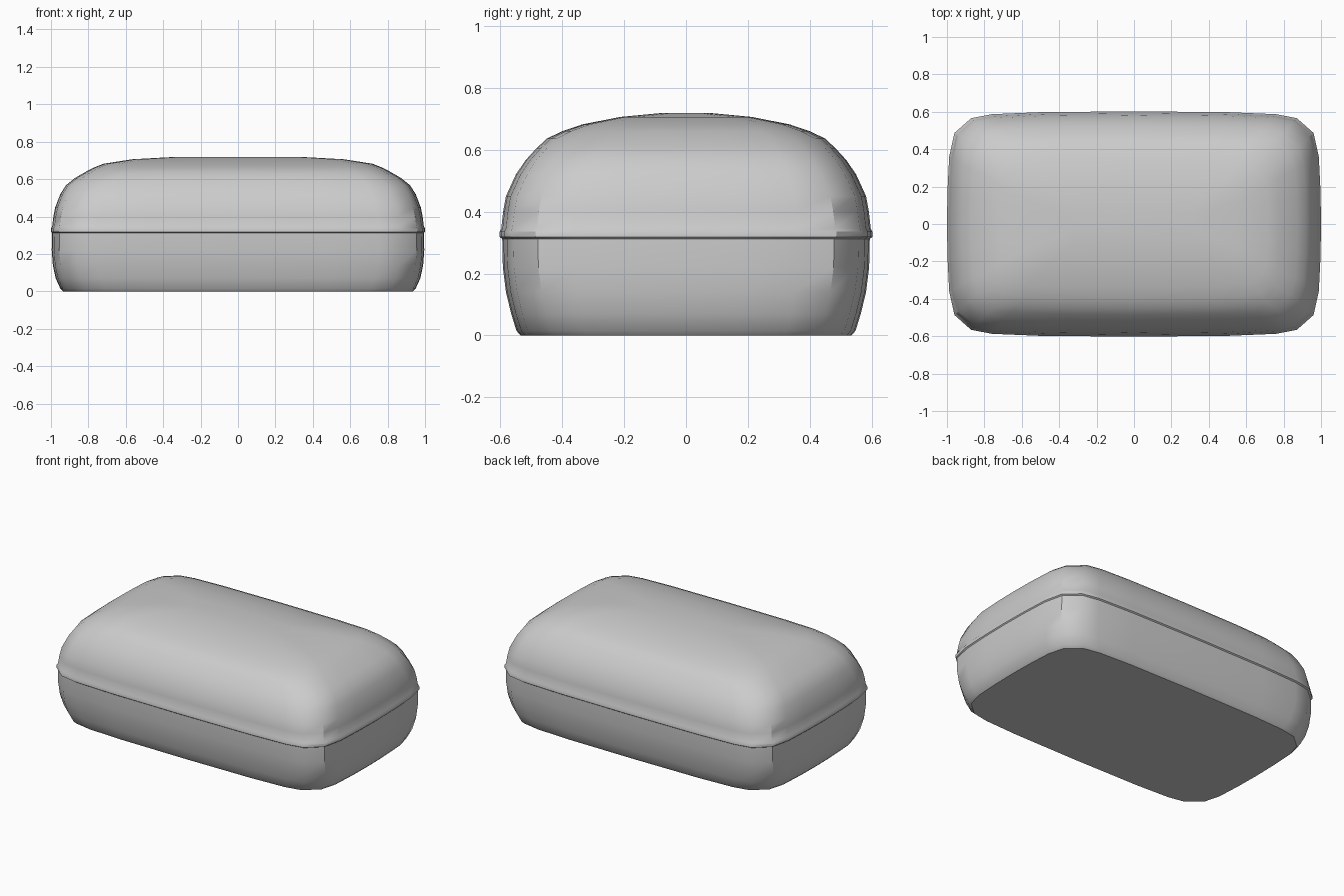
import bpy, bmesh, math

if "Cube" in bpy.data.objects:
    bpy.data.objects.remove(bpy.data.objects["Cube"])

# Rings from floor to crown: height, half length, half depth
LEVELS = [
    (0.0, 0.935, 0.535), (0.015, 0.95, 0.548), (0.07, 0.975, 0.565),
    (0.14, 0.99, 0.582), (0.22, 0.996, 0.592), (0.312, 0.994, 0.594),
    # raised lip of the lid
    (0.318, 1.0, 0.602), (0.336, 1.0, 0.602), (0.346, 0.994, 0.597),
    (0.40, 0.987, 0.591), (0.45, 0.977, 0.582), (0.52, 0.95, 0.55),
    (0.567, 0.92, 0.518), (0.605, 0.873, 0.483), (0.636, 0.82, 0.45),
    (0.66, 0.775, 0.40), (0.682, 0.72, 0.335), (0.706, 0.567, 0.213),
    (0.718, 0.35, 0.087),
]


def outline(hx, hy):
    # bulging rectangle with soft chamfered corners
    k = min(1.0, hy / 0.6 + 0.1)
    q = [(hx, 0), (hx - 0.003 * k, 0.3 * hy), (hx - 0.012 * k, 0.6 * hy),
         (hx - 0.04 * k, hy - 0.115 * k), (hx - 0.13 * k, hy - 0.036 * k),
         (hx - 0.24 * k, hy - 0.015 * k), (0.5 * hx, hy - 0.004 * k), (0, hy)]
    half = q + [(-x, y) for x, y in reversed(q[:-1])]
    return half + [(x, -y) for x, y in reversed(half[1:-1])]


# Box shell lofted through the rings
bm = bmesh.new()
rings = [[bm.verts.new((x, y, z)) for x, y in outline(hx, hy)] for z, hx, hy in LEVELS]
for a, b in zip(rings, rings[1:]):
    n = len(a)
    for i in range(n):
        j = (i + 1) % n
        bm.faces.new((a[i], a[j], b[j], b[i]))
bm.faces.new(rings[0][::-1])
bm.faces.new(rings[-1])
bmesh.ops.recalc_face_normals(bm, faces=bm.faces)

mesh = bpy.data.meshes.new("lidded_box")
bm.to_mesh(mesh)
bm.free()
box = bpy.data.objects.new("lidded_box", mesh)
bpy.context.collection.objects.link(box)
bpy.context.view_layer.objects.active = box
box.select_set(True)
bpy.ops.object.shade_smooth_by_angle(angle=math.radians(34))
